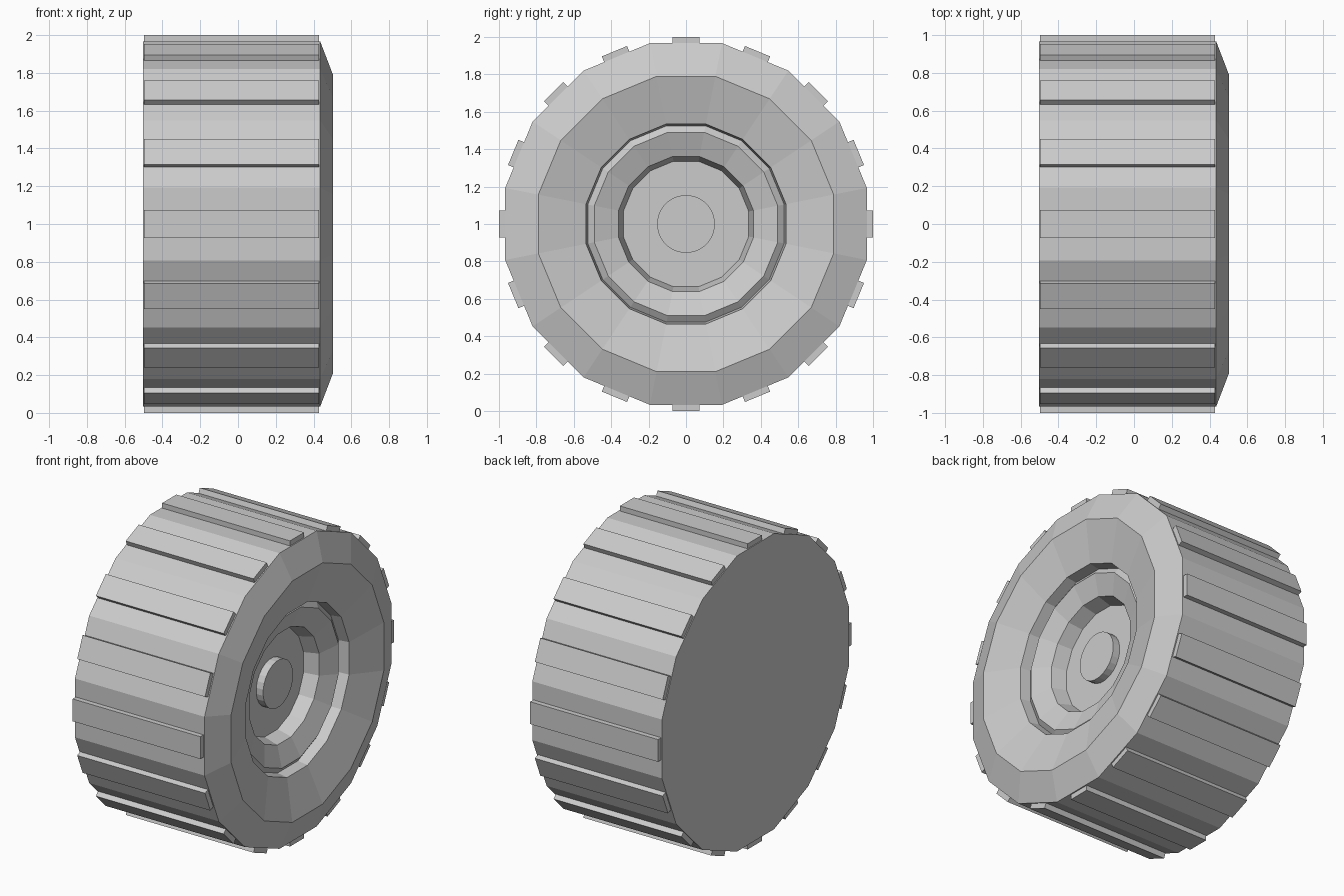
import bpy
import bmesh
import math
from mathutils import Matrix

cube = bpy.data.objects.get("Cube")
if cube:
    bpy.data.objects.remove(cube, do_unlink=True)

SIDES = 16
STEP = math.tau / SIDES
AXLE = Matrix.Translation((0, 0, 1))

grey = bpy.data.materials.new("light_grey")
grey.use_nodes = True
grey.diffuse_color = (0.6, 0.6, 0.6, 1)
grey.node_tree.nodes["Principled BSDF"].inputs["Base Color"].default_value = (0.6, 0.6, 0.6, 1)


def finish(name, bm):
    """Turn a bmesh built around the axle into a flat-shaded object."""
    bmesh.ops.recalc_face_normals(bm, faces=bm.faces)
    bm.transform(AXLE)
    mesh = bpy.data.meshes.new(name)
    bm.to_mesh(mesh)
    bm.free()
    mesh.materials.append(grey)
    obj = bpy.data.objects.new(name, mesh)
    bpy.context.collection.objects.link(obj)


def lathe(name, profile, sides):
    """Revolve (x, radius) points around the x axis and cap both ends."""
    bm = bmesh.new()
    rings = []
    for x, r in profile:
        angles = [(i + 0.5) * math.tau / sides for i in range(sides)]
        rings.append([bm.verts.new((x, r * math.sin(a), r * math.cos(a))) for a in angles])
    for a, b in zip(rings, rings[1:]):
        for i in range(sides):
            j = (i + 1) % sides
            bm.faces.new((a[i], a[j], b[j], b[i]))
    bm.faces.new(rings[0])
    bm.faces.new(rings[-1])
    finish(name, bm)


# Tyre and dished rim, from the flat back to the recessed hub floor
lathe("wheel_body", [(-0.503, 0.986), (0.435, 0.986), (0.503, 0.805), (0.43, 0.545),
                     (0.36, 0.535), (0.385, 0.5), (0.335, 0.368), (0.24, 0.342)], SIDES)

# Round cap in the middle of the recess
lathe("hub_cap", [(0.2, 0.155), (0.29, 0.155)], 24)

# One tread bar on each flat of the tyre
bm = bmesh.new()
for i in range(SIDES):
    place = (Matrix.Rotation(i * STEP, 4, 'X') @ Matrix.Translation((-0.035, 0, 0.97))
             @ Matrix.Diagonal((0.925, 0.146, 0.06, 1)))
    bmesh.ops.create_cube(bm, size=1, matrix=place)
finish("tread_bars", bm)
